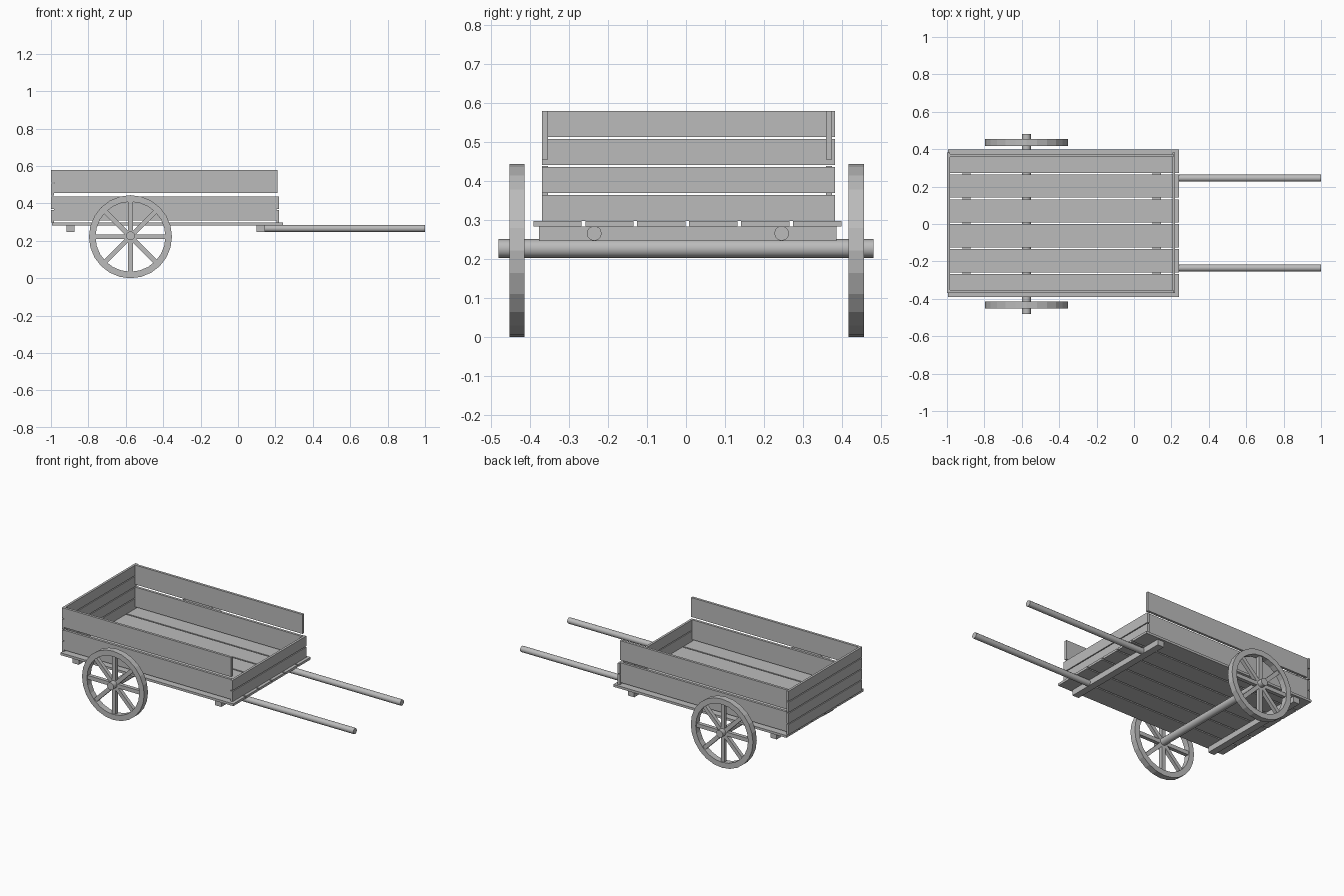
import bpy
from math import pi, cos, sin
from mathutils import Matrix, Vector

cube = bpy.data.objects.get("Cube")
if cube:
    bpy.data.objects.remove(cube)

wood = bpy.data.materials.new("grey_wood")
wood.use_nodes = True
GREY = (0.5, 0.5, 0.5, 1)
wood.diffuse_color = GREY
wood.node_tree.nodes["Principled BSDF"].inputs["Base Color"].default_value = GREY


def finish(name):
    ob = bpy.context.object
    ob.name = name
    ob.data.materials.append(wood)
    return ob


def box(name, x, y, z):
    """Box from (min, max) ranges on each axis."""
    lo, hi = zip(x, y, z)
    lo, hi = Vector(lo), Vector(hi)
    bpy.ops.mesh.primitive_cube_add(size=1)
    ob = finish(name)
    ob.data.transform(Matrix.Translation((lo + hi) / 2) @ Matrix.Diagonal((*(hi - lo), 1)))
    return ob


def rod(name, centre, radius, length, axis, sides):
    bpy.ops.mesh.primitive_cylinder_add(vertices=sides, radius=radius, depth=length)
    ob = finish(name)
    turn = Matrix.Rotation(pi / 2, 4, 'X' if axis == 'Y' else 'Y')
    ob.data.transform(Matrix.Translation(centre) @ turn)
    bpy.ops.object.shade_smooth_by_angle(angle=0.6)
    return ob


# Floor planks
pitch = 0.133
for i in range(6):
    y = -0.391 + i * pitch
    box(f"floor_plank_{i + 1}", (-0.995, 0.24), (y, y + 0.124), (0.283, 0.298))

# Cross beams under the floor
box("rear_beam", (-0.917, -0.873), (-0.377, 0.385), (0.247, 0.283))
box("front_beam", (0.1, 0.145), (-0.377, 0.385), (0.247, 0.283))

# End walls: four planks at the rear, two at the front
for i in range(4):
    z = 0.298 + i * 0.0717
    box(f"rear_wall_plank_{i + 1}", (-1, -0.985), (-0.369, 0.382), (z, z + 0.066))
    if i < 2:
        box(f"front_wall_plank_{i + 1}", (0.205, 0.22), (-0.369, 0.382), (z, z + 0.066))

# Side walls: two wide planks each
for side, y in (("right", -0.369), ("left", 0.358)):
    box(f"{side}_lower_plank", (-0.985, 0.205), (y, y + 0.016), (0.31, 0.438))
    box(f"{side}_upper_plank", (-0.985, 0.21), (y, y + 0.016), (0.455, 0.58))

# Pull handles
for side, y in (("right", -0.235), ("left", 0.245)):
    rod(f"{side}_handle", (0.56, y, 0.266), 0.019, 0.88, 'X', 12)

# Axle
WX, WZ = -0.575, 0.222
rod("axle", (WX, 0, 0.227), 0.024, 0.96, 'Y', 12)


def rim(name, y, half, inner, outer, sides=24):
    """Square-section ring standing in the xz plane."""
    verts, faces = [], []
    for i in range(sides):
        a = 2 * pi * i / sides
        for r, dy in ((inner, -half), (outer, -half), (outer, half), (inner, half)):
            verts.append((WX + r * cos(a), y + dy, WZ + r * sin(a)))
        n = (i + 1) % sides
        for k in range(4):
            m = (k + 1) % 4
            faces.append((i * 4 + k, i * 4 + m, n * 4 + m, n * 4 + k))
    mesh = bpy.data.meshes.new(name)
    mesh.from_pydata(verts, [], faces)
    mesh.materials.append(wood)
    ob = bpy.data.objects.new(name, mesh)
    bpy.context.collection.objects.link(ob)


# Wheels with eight spokes
for side, y in (("right", -0.433), ("left", 0.436)):
    rim(f"{side}_wheel_rim", y, 0.0195, 0.187, 0.222)
    for i in range(8):
        spoke = box(f"{side}_spoke_{i + 1}", (0.015, 0.19), (-0.012, 0.012), (-0.0125, 0.0125))
        spoke.data.transform(Matrix.Translation((WX, y, WZ)) @ Matrix.Rotation(i * pi / 4, 4, 'Y'))
